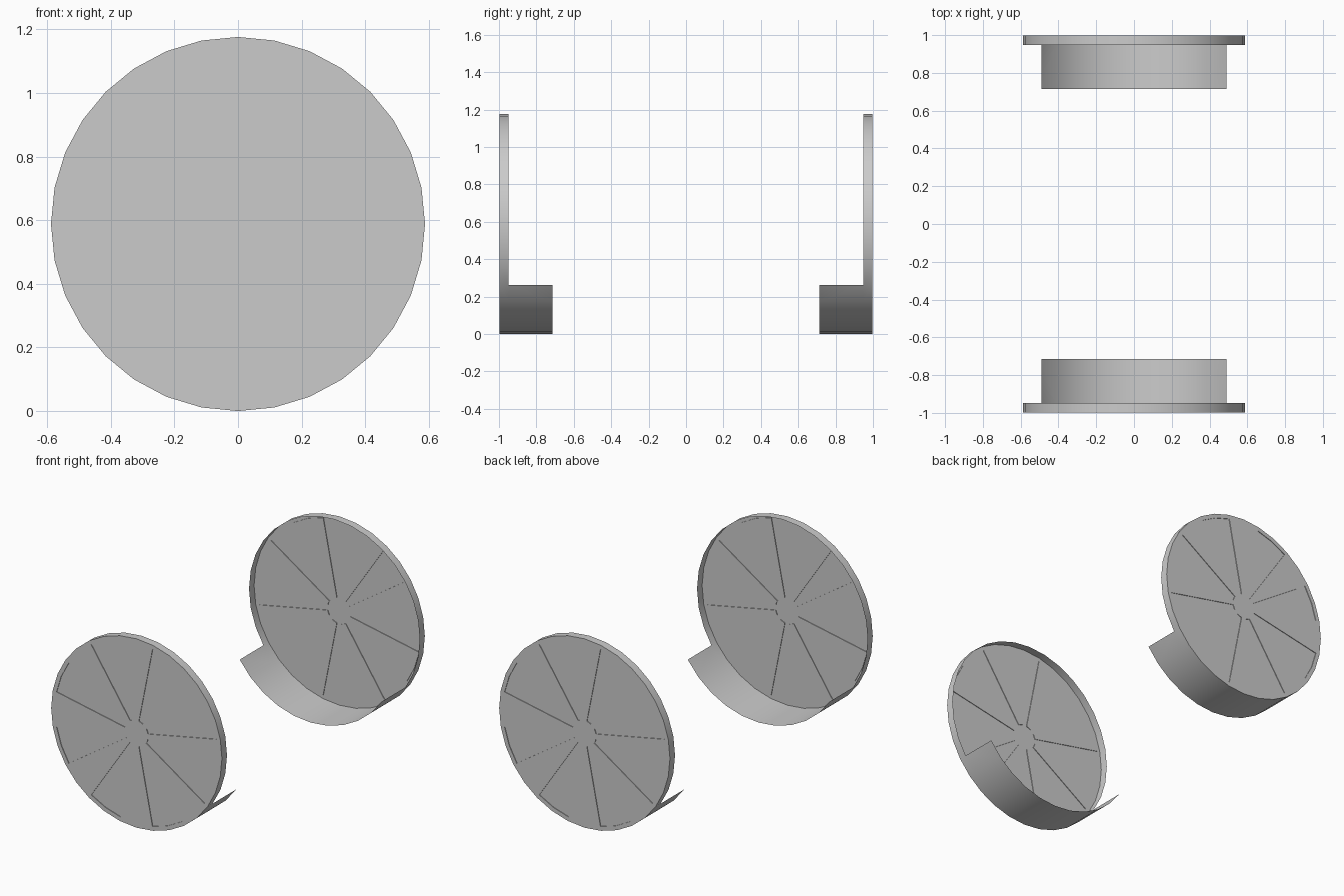
import bpy, bmesh
from math import sin, cos, pi, radians

if "Cube" in bpy.data.objects:
    bpy.data.objects.remove(bpy.data.objects["Cube"])

R, SIDES = 0.588, 32            # disc radius (rests on z = 0) and facets
OUT, IN, FOOT = 1.0, 0.948, 0.715   # y of outer edge, inner edge, foot end
PLATE = 0.998                   # y of the thin face plate


def point(i, r, y):
    a = 2 * pi * i / SIDES      # measured from the top of the disc
    return (r * sin(a), y, R + r * cos(a))


def make_bookend(name, s):
    bm = bmesh.new()
    # thin face plate
    centre = bm.verts.new((0, s * PLATE, R))
    rings = [[bm.verts.new(point(i, r, s * PLATE)) for i in range(SIDES)]
             for r in (0.08, 0.562, R)]
    inner = [bm.verts.new(point(i, R, s * IN)) for i in range(SIDES)]
    slices = []
    for i in range(SIDES):
        j = (i + 1) % SIDES
        bm.faces.new((centre, rings[0][i], rings[0][j]))
        for a, b in ((rings[0], rings[1]), (rings[1], rings[2]), (rings[2], inner)):
            f = bm.faces.new((a[i], b[i], b[j], a[j]))
            if a is rings[0] and i % 4 in (1, 2):
                slices.append(f)
    # curved foot continuing the lower part of the rim
    foot = {i: bm.verts.new(point(i, R, s * FOOT)) for i in range(11, 22)}
    for i in range(11, 21):
        bm.faces.new((inner[i], foot[i], foot[i + 1], inner[i + 1]))
    bmesh.ops.recalc_face_normals(bm, faces=bm.faces[:])
    if centre.link_faces[0].normal.y * s < 0:
        bmesh.ops.reverse_faces(bm, faces=bm.faces[:])
    # eight shallow wedges pressed into the plate
    new = bmesh.ops.extrude_face_region(bm, geom=slices)["geom"]
    bmesh.ops.delete(bm, geom=[f for f in slices if f.is_valid], context='FACES')
    bmesh.ops.translate(bm, vec=(0, -s * 0.004, 0),
                        verts=[v for v in new if isinstance(v, bmesh.types.BMVert)])
    mesh = bpy.data.meshes.new(name)
    bm.to_mesh(mesh)
    bm.free()
    ob = bpy.data.objects.new(name, mesh)
    bpy.context.collection.objects.link(ob)
    bpy.ops.object.select_all(action='DESELECT')
    ob.select_set(True)
    bpy.context.view_layer.objects.active = ob
    bpy.ops.object.shade_smooth_by_angle(angle=radians(30))


make_bookend("front_bookend", -1)
make_bookend("back_bookend", 1)
